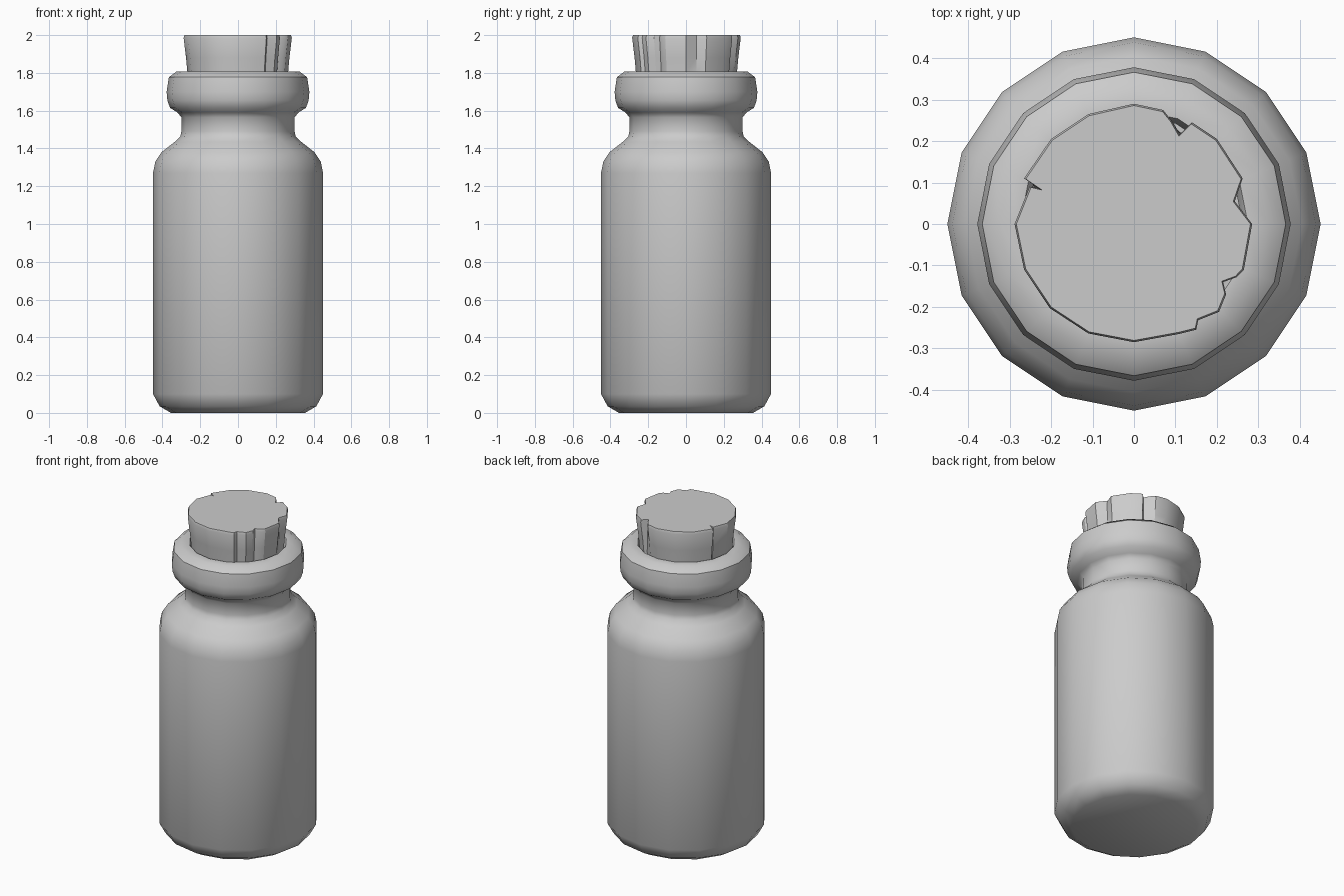
import bpy, bmesh, math

if "Cube" in bpy.data.objects:
    bpy.data.objects.remove(bpy.data.objects["Cube"])

SIDES = 16


def loft(name, rings, angle):
    """Skin a list of closed rings; cap both ends."""
    bm = bmesh.new()
    loops = [[bm.verts.new(p) for p in ring] for ring in rings]
    for a, b in zip(loops, loops[1:]):
        n = len(a)
        for i in range(n):
            j = (i + 1) % n
            bm.faces.new((a[i], a[j], b[j], b[i]))
    bm.faces.new(loops[0][::-1])
    bm.faces.new(loops[-1])
    bmesh.ops.recalc_face_normals(bm, faces=bm.faces[:])
    mesh = bpy.data.meshes.new(name)
    bm.to_mesh(mesh)
    bm.free()
    ob = bpy.data.objects.new(name, mesh)
    bpy.context.collection.objects.link(ob)
    bpy.ops.object.select_all(action='DESELECT')
    ob.select_set(True)
    bpy.context.view_layer.objects.active = ob
    bpy.ops.object.shade_smooth_by_angle(angle=math.radians(angle))
    return ob


def circle(r, z):
    return [(r * math.cos(2 * math.pi * i / SIDES),
             r * math.sin(2 * math.pi * i / SIDES), z) for i in range(SIDES)]


# Bottle: base bevel, body, shoulder, neck, rolled lip, short throat
profile = [(0.355, 0), (0.415, 0.035), (0.45, 0.10), (0.45, 1.27),
           (0.438, 1.33), (0.405, 1.38), (0.335, 1.435), (0.305, 1.465),
           (0.30, 1.49), (0.30, 1.565), (0.32, 1.59), (0.36, 1.615),
           (0.374, 1.655), (0.378, 1.70), (0.366, 1.777), (0.325, 1.808),
           (0.275, 1.808), (0.262, 1.78), (0.262, 1.55)]
loft("bottle", [circle(r, z) for r, z in profile], 40)

# Cork outline (counter-clockwise): x, y, how much of the chip remains lower down
outline = [(0.285, 0, 1), (0.243, 0.055, .45), (0.262, 0.11, 1),
           (0.20, 0.205, 1), (0.14, 0.245, 1), (0.11, 0.215, .4),
           (0.09, 0.25, .6), (0.07, 0.275, 1), (0, 0.29, 1),
           (-0.11, 0.265, 1), (-0.20, 0.205, 1), (-0.265, 0.11, 1),
           (-0.225, 0.083, .1), (-0.252, 0.09, .3), (-0.288, 0, 1),
           (-0.265, -0.11, 1), (-0.203, -0.203, 1), (-0.11, -0.264, 1),
           (0, -0.285, 1), (0.11, -0.265, 1), (0.15, -0.255, 1),
           (0.155, -0.232, .9), (0.205, -0.212, .9), (0.222, -0.17, .9),
           (0.215, -0.14, .9), (0.248, -0.128, 1), (0.265, -0.11, 1)]


def cork_ring(scale, z, fade):
    ring = []
    for x, y, keep in outline:
        r = math.hypot(x, y)
        k = 1 - fade * (1 - keep)
        s = scale * (0.282 + (r - 0.282) * k) / r
        ring.append((x * s, y * s, z))
    return ring


# Tapered cork with chipped edge
loft("cork", [cork_ring(0.84, 1.56, 1), cork_ring(0.93, 1.80, 1),
              cork_ring(0.955, 1.88, .6), cork_ring(1.0, 1.985, 0),
              cork_ring(0.985, 2.0, 0)], 30)
